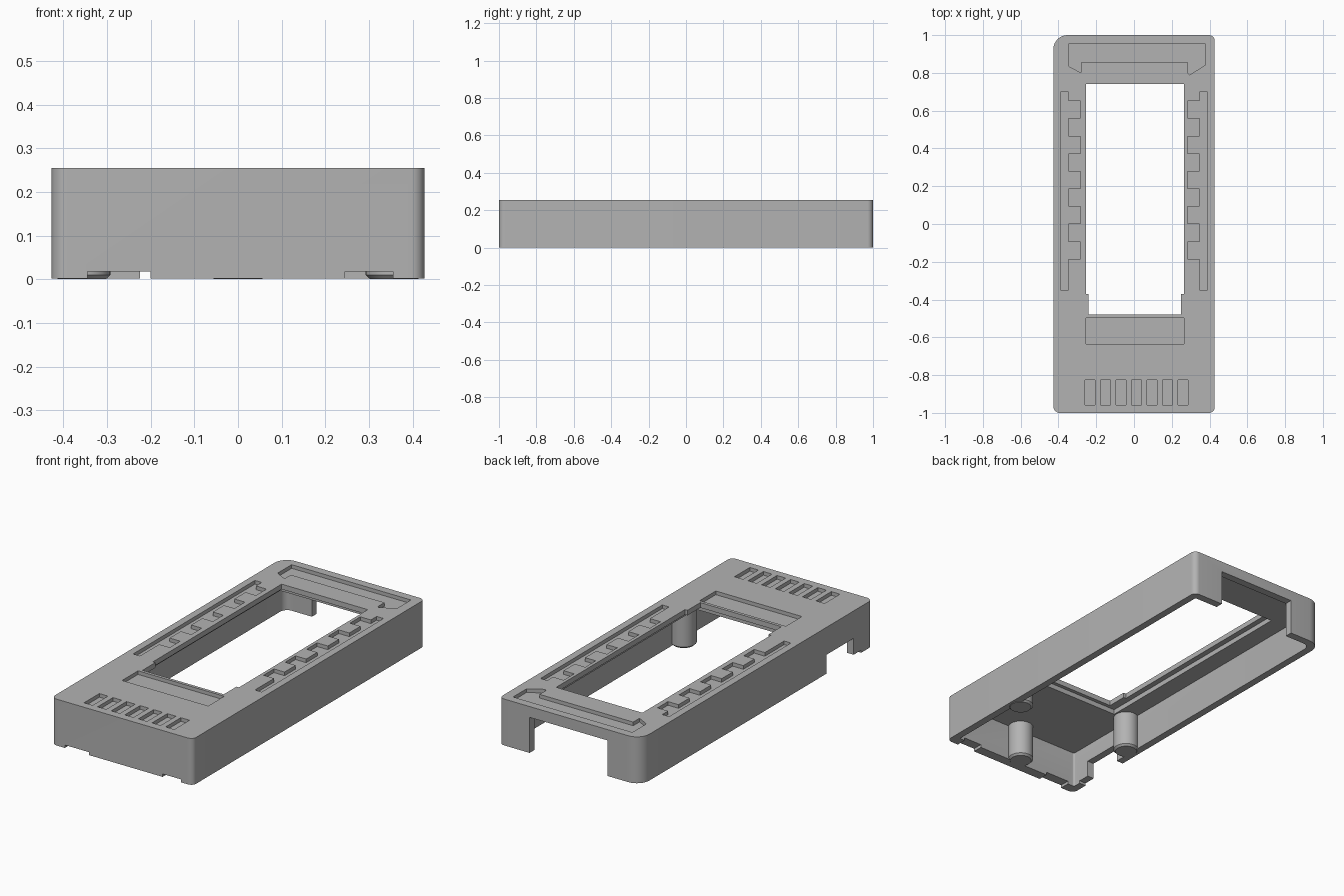
import bpy, bmesh, math
from mathutils import Vector

if "Cube" in bpy.data.objects:
    bpy.data.objects.remove(bpy.data.objects["Cube"])

grey = bpy.data.materials.new("plain_grey")
grey.use_nodes = True
grey.diffuse_color = (0.45, 0.45, 0.45, 1)
grey.node_tree.nodes["Principled BSDF"].inputs["Base Color"].default_value = grey.diffuse_color

HX, HY, TOP, BASE = 0.427, 1.0, 0.255, 0.002
CEILING = 0.2          # underside of the top plate
ENGRAVE = TOP - 0.02   # floor of the shallow top recesses


def prism(name, outline, z0, z1):
    """Extrude a flat outline between two heights."""
    bm = bmesh.new()
    face = bm.faces.new([bm.verts.new((x, y, z0)) for x, y in outline])
    new = bmesh.ops.extrude_face_region(bm, geom=[face])["geom"]
    bmesh.ops.translate(bm, vec=(0, 0, z1 - z0),
                        verts=[v for v in new if isinstance(v, bmesh.types.BMVert)])
    bmesh.ops.recalc_face_normals(bm, faces=bm.faces)
    mesh = bpy.data.meshes.new(name)
    bm.to_mesh(mesh)
    bm.free()
    mesh.materials.append(grey)
    obj = bpy.data.objects.new(name, mesh)
    bpy.context.collection.objects.link(obj)
    return obj


def rect(x0, x1, y0, y1):
    return [(x0, y0), (x1, y0), (x1, y1), (x0, y1)]


def rounded(x0, x1, y0, y1, radii, steps=8):
    """Rectangle with one radius per corner, anticlockwise from x0, y0."""
    pts = []
    corners = [(x0, y0, 1, 1), (x1, y0, -1, 1), (x1, y1, -1, -1), (x0, y1, 1, -1)]
    for i, ((x, y, sx, sy), r) in enumerate(zip(corners, radii)):
        for k in range(steps + 1):
            a = math.pi * (1 + i / 2 + k / steps / 2)
            pts.append((x + sx * r + r * math.cos(a), y + sy * r + r * math.sin(a)))
    return pts


def cut(body, outline, z0, z1):
    """Subtract a prism from the body and discard the cutter."""
    cutter = prism("cutter", outline, z0, z1)
    cutter.hide_render = True
    mod = body.modifiers.new("cut", "BOOLEAN")
    mod.operation, mod.solver, mod.object = "DIFFERENCE", "EXACT", cutter
    bpy.context.view_layer.update()
    graph = bpy.context.evaluated_depsgraph_get()
    mesh = bpy.data.meshes.new_from_object(body.evaluated_get(graph))
    body.modifiers.clear()
    body.data = mesh
    bpy.data.objects.remove(cutter)


def smooth(obj):
    bpy.ops.object.select_all(action="DESELECT")
    obj.select_set(True)
    bpy.context.view_layer.objects.active = obj
    bpy.ops.object.shade_smooth_by_angle(angle=math.radians(30))


# Case shell: one corner is rounder than the others
case = prism("case_shell", rounded(-HX, HX, -HY, HY, (0.035, 0.03, 0.03, 0.075)), BASE, TOP)
cut(case, rounded(-0.387, 0.387, -0.945, 0.958, (0.01, 0.01, 0.01, 0.04)), -0.1, CEILING)

# Window, stepped narrower at the front, with a wider seat beneath it
cut(case, rect(-0.285, 0.29, -0.5, 0.77), 0.1, 0.227)
window = [(-0.24, -0.48), (0.25, -0.48), (0.25, -0.37), (0.265, -0.37),
          (0.265, 0.74), (-0.255, 0.74), (-0.255, -0.37), (-0.24, -0.37)]
cut(case, window, 0.1, 0.4)

# Openings in the back wall, the side wall and the front lower edge
cut(case, rect(-0.225, 0.244, 0.9, 1.1), -0.1, 0.196)
cut(case, rect(-0.5, -0.36, -0.835, -0.6), -0.1, 0.105)
cut(case, rect(-0.5, -0.36, -0.9, -0.82), -0.1, 0.016)
for x0, x1 in ((-0.345, -0.2), (0.245, 0.355)):
    cut(case, rect(x0, x1, -1.1, -0.9), -0.1, 0.018)

# Toothed recesses along both sides of the window
for side in (-1, 1):
    outline = [(0.388, -0.35), (0.388, 0.70), (0.347, 0.70)]
    for k in range(5):
        high = 0.65 - k * 0.186
        low = high - 0.09
        outline += [(0.347, high), (0.283, high), (0.283, low), (0.347, low)]
    outline.append((0.347, -0.35))
    cut(case, [(side * x, y) for x, y in outline], ENGRAVE, 0.4)

# Bracket recess at the back
bracket = [(-0.345, 0.955), (0.375, 0.955), (0.375, 0.84), (0.295, 0.79), (0.285, 0.80),
           (0.285, 0.855), (-0.28, 0.855), (-0.28, 0.80), (-0.345, 0.835)]
cut(case, bracket, ENGRAVE, 0.4)

# Label recess and the row of slots at the front
cut(case, rect(-0.255, 0.265, -0.635, -0.497), ENGRAVE, 0.4)
for k in range(7):
    x = -0.233 + k * 0.082
    cut(case, rect(x - 0.026, x + 0.026, -0.957, -0.825), ENGRAVE, 0.4)
smooth(case)

# Screw posts under the top plate, with a chamfered foot
posts = {"left_post": (0.357, -0.49), "right_post": (-0.357, -0.49), "front_post": (0, -0.915)}
for name, (px, py) in posts.items():
    r = 0.065
    ring = [(px + r * math.cos(a), py + r * math.sin(a))
            for a in (math.tau * k / 32 for k in range(32))]
    post = prism(name, ring, 0, CEILING + 0.01)
    bm = bmesh.new()
    bm.from_mesh(post.data)
    foot = [e for e in bm.edges if all(v.co.z < 0.01 for v in e.verts)]
    bmesh.ops.bevel(bm, geom=foot, offset=0.01, segments=1, affect="EDGES")
    bm.to_mesh(post.data)
    bm.free()
    smooth(post)
